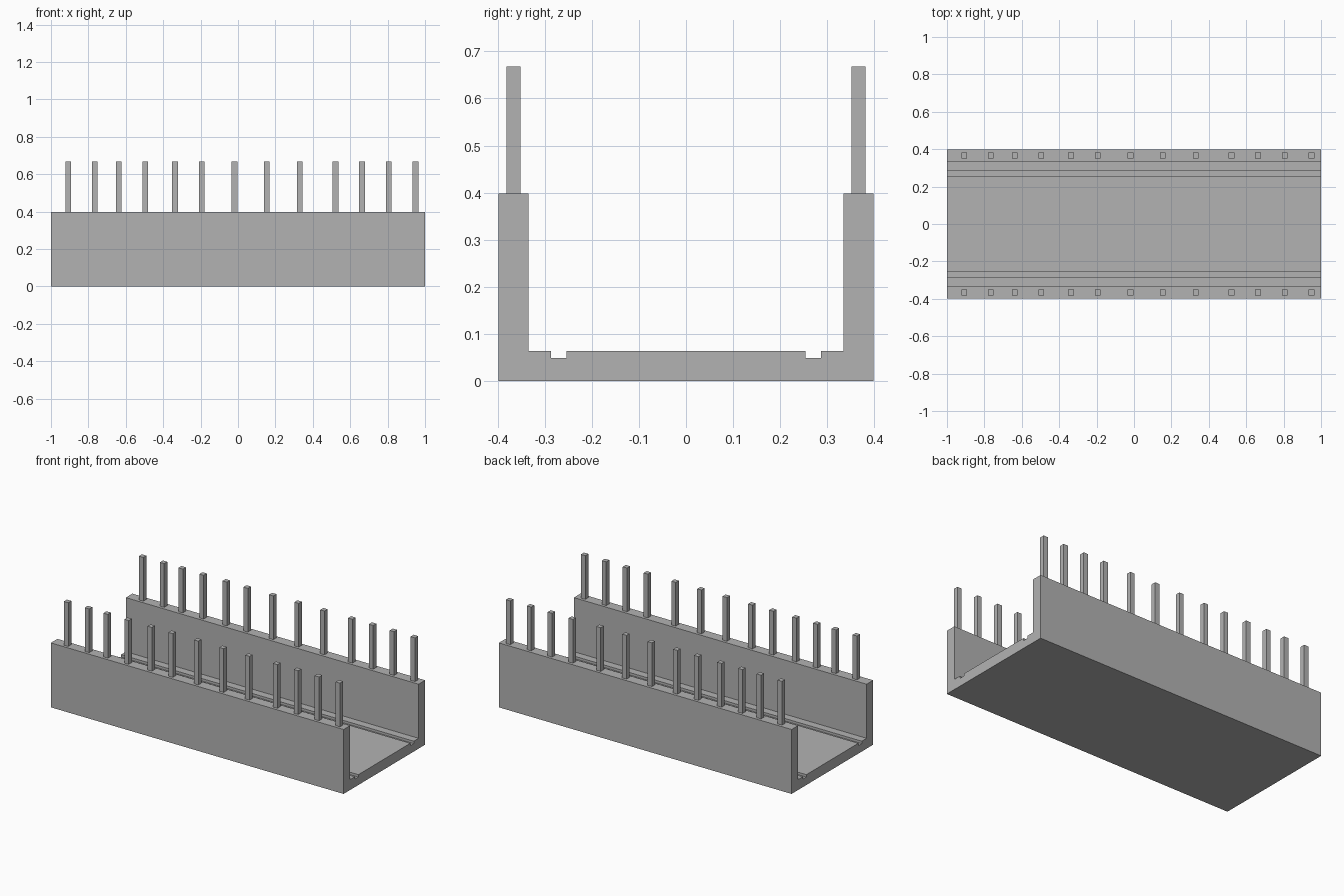
import bpy

default = bpy.data.objects.get("Cube")
if default:
    bpy.data.objects.remove(default, do_unlink=True)

grey = bpy.data.materials.new("plain_grey")
grey.use_nodes = True
colour = (0.45, 0.45, 0.45, 1.0)
grey.diffuse_color = colour
grey.node_tree.nodes["Principled BSDF"].inputs["Base Color"].default_value = colour


def extrude_x(name, profile, x0, x1):
    """Solid made by sweeping a closed (y, z) outline along x."""
    n = len(profile)
    verts = [(x, y, z) for x in (x0, x1) for y, z in profile]
    faces = [tuple(reversed(range(n))), tuple(range(n, 2 * n))]
    faces += [(i, (i + 1) % n, (i + 1) % n + n, i + n) for i in range(n)]
    mesh = bpy.data.meshes.new(name)
    mesh.from_pydata(verts, [], faces)
    mesh.materials.append(grey)
    obj = bpy.data.objects.new(name, mesh)
    bpy.context.collection.objects.link(obj)
    return obj


# Channel-shaped body: floor with two grooves and a wall on each side
WALL_TOP, POST_TOP = 0.398, 0.668
half = [(0.398, 0), (0.398, WALL_TOP), (0.334, WALL_TOP), (0.334, 0.064),
        (0.287, 0.064), (0.287, 0.049), (0.254, 0.049), (0.254, 0.064)]
outline = half + [(-y, z) for y, z in reversed(half)]
extrude_x("channel_body", outline, -1, 1)

# Rows of square posts standing on the walls
post_x = [-0.908, -0.765, -0.638, -0.495, -0.337, -0.194, -0.019,
          0.154, 0.331, 0.521, 0.663, 0.806, 0.949]
W = 0.015
for side, y in (("front", -0.366), ("back", 0.366)):
    section = [(y - W, WALL_TOP), (y + W, WALL_TOP),
               (y + W, POST_TOP), (y - W, POST_TOP)]
    for i, x in enumerate(post_x, 1):
        extrude_x(f"{side}_post_{i}", section, x - W, x + W)
